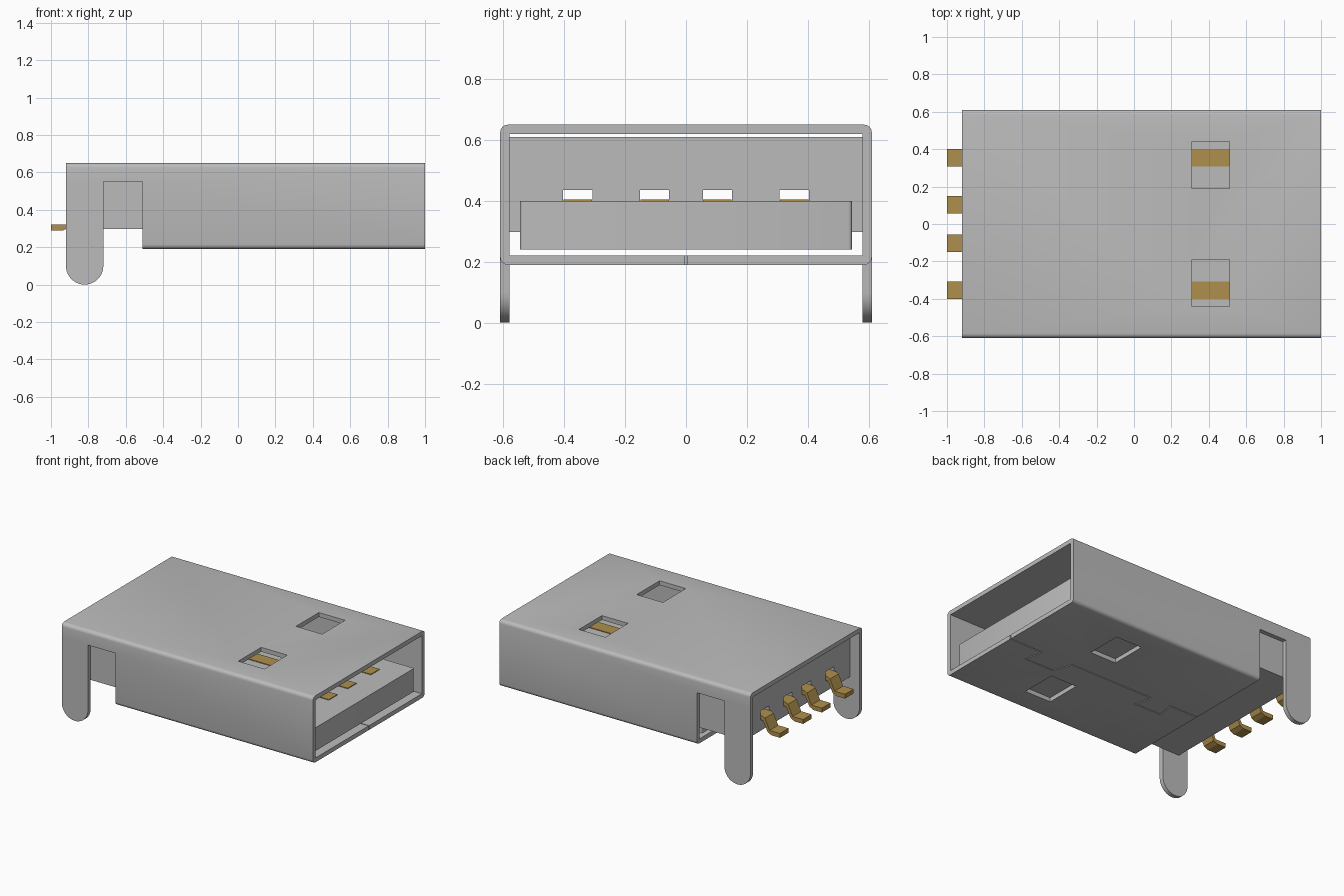
import bpy, bmesh, math
from mathutils import Matrix, Vector

old = bpy.data.objects.get("Cube")
if old:
    bpy.data.objects.remove(old)


def material(name, rgb, metallic=0.0):
    m = bpy.data.materials.new(name)
    m.use_nodes = True
    m.diffuse_color = (*rgb, 1)
    m.node_tree.nodes["Principled BSDF"].inputs["Base Color"].default_value = (*rgb, 1)
    return m


GREY = material("steel grey", (0.5, 0.5, 0.5))
GOLD = material("contact gold", (0.43, 0.28, 0.075))


def finish(name, bm, mat):
    bmesh.ops.recalc_face_normals(bm, faces=bm.faces)
    me = bpy.data.meshes.new(name)
    bm.to_mesh(me)
    bm.free()
    me.materials.append(mat)
    ob = bpy.data.objects.new(name, me)
    bpy.context.collection.objects.link(ob)
    return ob


def box(name, x, y, z, mat=GREY, bevel=0, axis=None, segments=4):
    """Box between limits; bevel only the edges running along the given axis."""
    bm = bmesh.new()
    bmesh.ops.create_cube(bm, size=1)
    for v in bm.verts:
        v.co = [lim[0] if c < 0 else lim[1] for c, lim in zip(v.co, (x, y, z))]
    if bevel:
        edges = [e for e in bm.edges
                 if abs((e.verts[0].co - e.verts[1].co).normalized()[axis]) > 0.9]
        bmesh.ops.bevel(bm, geom=edges, offset=bevel, segments=segments,
                        profile=0.5, affect='EDGES')
    return finish(name, bm, mat)


def side_profile(name, points, y0, y1, mat):
    """Extrude an x-z outline across y."""
    bm = bmesh.new()
    face = bm.faces.new([bm.verts.new((x, y0, z)) for x, z in points])
    geom = bmesh.ops.extrude_face_region(bm, geom=[face])["geom"]
    bmesh.ops.translate(bm, vec=(0, y1 - y0, 0),
                        verts=[g for g in geom if isinstance(g, bmesh.types.BMVert)])
    return finish(name, bm, mat)


def boolean(target, tool, operation='DIFFERENCE'):
    mod = target.modifiers.new("cut", 'BOOLEAN')
    mod.object, mod.operation, mod.solver = tool, operation, 'EXACT'
    bpy.context.view_layer.objects.active = target
    bpy.ops.object.modifier_apply(modifier=mod.name)
    bpy.data.objects.remove(tool)


def smooth(ob):
    bpy.ops.object.select_all(action='DESELECT')
    ob.select_set(True)
    bpy.context.view_layer.objects.active = ob
    bpy.ops.object.shade_smooth_by_angle(angle=math.radians(35))


WALL = 0.03
BACK, FRONT, HALF = -0.92, 1.0, 0.61
BOTTOM, TOP = 0.19, 0.65
PIN_Y = (-0.355, -0.103, 0.103, 0.355)

# Folded metal shell: rounded tube, open rear underside
shell = box("shell", (BACK, FRONT), (-HALF, HALF), (BOTTOM, TOP), bevel=0.025, axis=0)
inside = HALF - WALL
boolean(shell, box("cutter", (-2, 2), (-inside, inside), (BOTTOM + WALL, TOP - WALL)))
boolean(shell, box("cutter", (-2, -0.51), (-1, 1), (0, 0.55)))

# Latch windows through the top and bottom
for s in (-1, 1):
    ys = sorted((s * 0.19, s * 0.44))
    boolean(shell, box("cutter", (0.31, 0.51), ys, (0.1, 0.8)))

# Interlocking seam under the shell
seam = [(1.02, 0), (0.74, 0), (0.77, -0.13), (0.55, -0.13), (0.5, 0),
        (-0.14, 0), (-0.11, -0.12), (-0.32, -0.12), (-0.29, 0), (-0.53, 0)]
for a, b in zip(seam, seam[1:]):
    a, b = Vector((*a, 0)), Vector((*b, 0))
    d = b - a
    half = d.length / 2 + 0.003
    strip = box("cutter", (-half, half), (-0.003, 0.003), (0.15, 0.23))
    strip.data.transform(Matrix.Translation((a + b) / 2)
                         @ Matrix.Rotation(math.atan2(d.y, d.x), 4, 'Z'))
    boolean(shell, strip)

# Round-ended mounting legs, joined to the shell sides
radius = 0.1
arc = [(BACK + radius - radius * math.cos(t), radius - radius * math.sin(t))
       for t in (math.pi * i / 20 for i in range(21))]
outline = arc + [(BACK + 2 * radius, 0.55), (BACK, 0.55)]
for s in (-1, 1):
    ys = sorted((s * inside, s * HALF))
    boolean(shell, side_profile("leg", outline, *ys, GREY), 'UNION')
smooth(shell)

# Insulating block at the rear, with a slot over each contact
block = box("insulator_block", (-0.85, 0.0), (-0.579, 0.579), (0.298, 0.61))
for y in PIN_Y:
    boolean(block, box("cutter", (-2, 2), (y - 0.048, y + 0.048), (0.372, 0.435)))

# Tongue that carries the contacts
tongue = box("tongue", (-0.5, 0.965), (-0.545, 0.545), (0.24, 0.4),
             bevel=0.012, axis=2, segments=3)
smooth(tongue)

# Bent contacts with solder tails
pin = [(0.8, 0.405), (-0.865, 0.405), (-0.885, 0.395), (-0.92, 0.32), (-1, 0.32),
       (-1, 0.29), (-0.935, 0.29), (-0.905, 0.305), (-0.87, 0.375), (0.8, 0.375)]
for i, y in enumerate(PIN_Y):
    side_profile(f"contact_{i + 1}", pin, y - 0.047, y + 0.047, GOLD)
